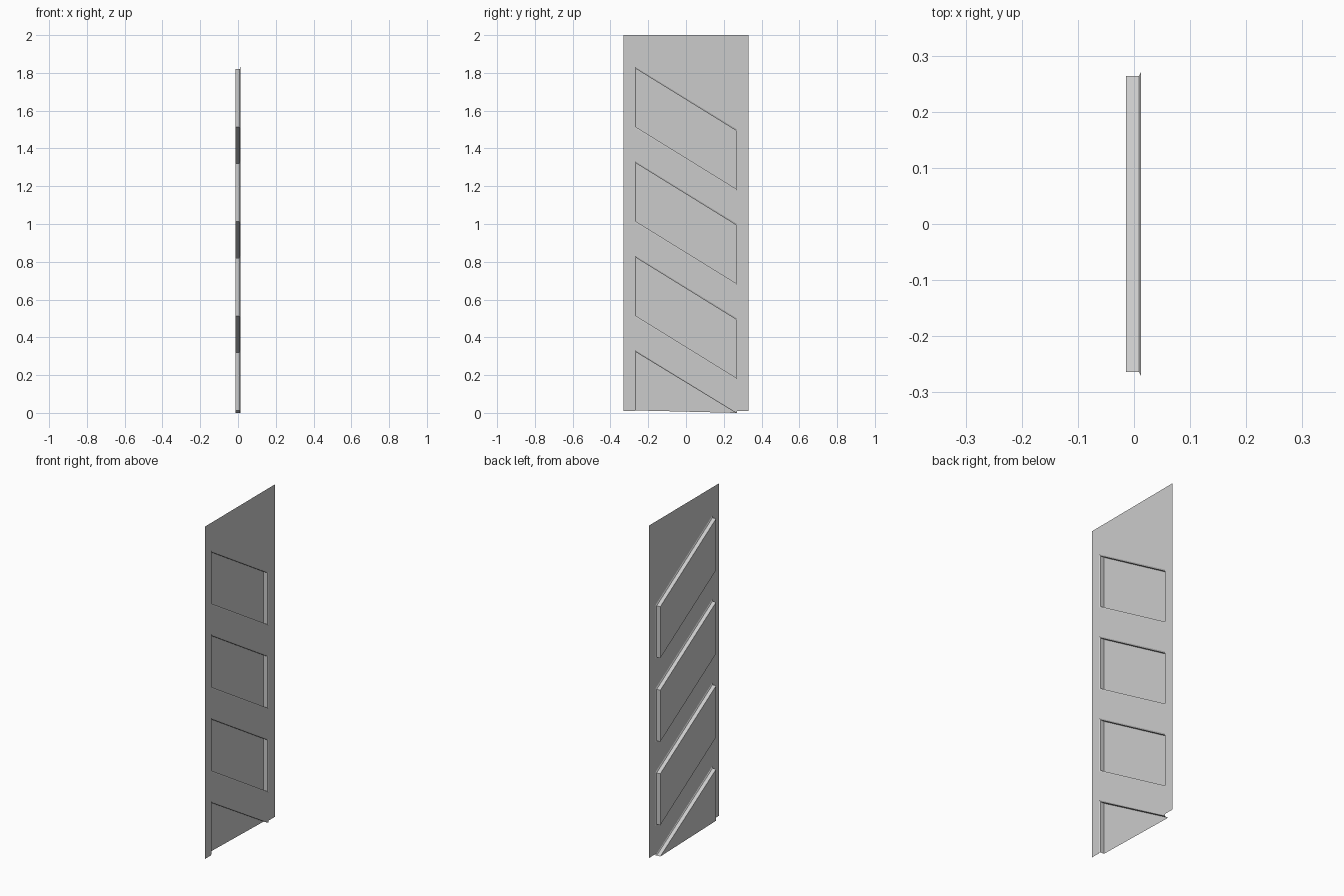
import bpy, bmesh

if "Cube" in bpy.data.objects:
    bpy.data.objects.remove(bpy.data.objects["Cube"])

SHEET_X, LIP_X, FACE_X = 0.0125, 0.009, -0.0145
HALF, OUT, INN = 0.33, 0.271, 0.264
TOP, BOTTOM = 2.0, 0.01
RISES = [1.5, 1.0, 0.5]

bm = bmesh.new()


def ring(points, x):
    return [bm.verts.new((x, y, z)) for y, z in points]


def face(points, x=SHEET_X):
    bm.faces.new(ring(points, x))


def emboss(outer, inner, walls):
    # sheet outline -> narrow flared lip -> side wall -> flat face
    a, b, c = ring(outer, SHEET_X), ring(inner, LIP_X), ring(inner, FACE_X)
    n = len(a)
    for i in walls:
        j = (i + 1) % n
        bm.faces.new((a[i], a[j], b[j], b[i]))
        bm.faces.new((b[i], b[j], c[j], c[i]))
    bm.faces.new(c)


# side margins of the sheet
face([(-HALF, BOTTOM), (-OUT, BOTTOM), (-OUT, TOP), (-HALF, TOP)])
face([(OUT, BOTTOM), (HALF, BOTTOM), (HALF, TOP), (OUT, TOP)])

# slanted panels, each with the flat strip of sheet above it
upper = (TOP, TOP)
for r in RISES:
    outer = [(-OUT, r + 0.008), (OUT, r - 0.323), (OUT, r), (-OUT, r + 0.333)]
    inner = [(-INN, r + 0.013), (INN, r - 0.313), (INN, r - 0.005), (-INN, r + 0.321)]
    emboss(outer, inner, range(4))
    face([(-OUT, r + 0.333), (OUT, r), (OUT, upper[1]), (-OUT, upper[0])])
    upper = (r + 0.008, r - 0.323)

# lowest panel is cut off by the bottom edge and left open there
face([(-OUT, 0.333), (OUT, 0.0), (OUT, upper[1]), (-OUT, upper[0])])
emboss([(-OUT, 0.013), (OUT, 0.0), (-OUT, 0.333)],
       [(-INN, 0.013), (INN, 0.0), (-INN, 0.321)], (1, 2))

bmesh.ops.remove_doubles(bm, verts=bm.verts, dist=0.0002)
mesh = bpy.data.meshes.new("embossed_panel")
bm.to_mesh(mesh)
bm.free()
obj = bpy.data.objects.new("embossed_panel", mesh)
bpy.context.collection.objects.link(obj)
